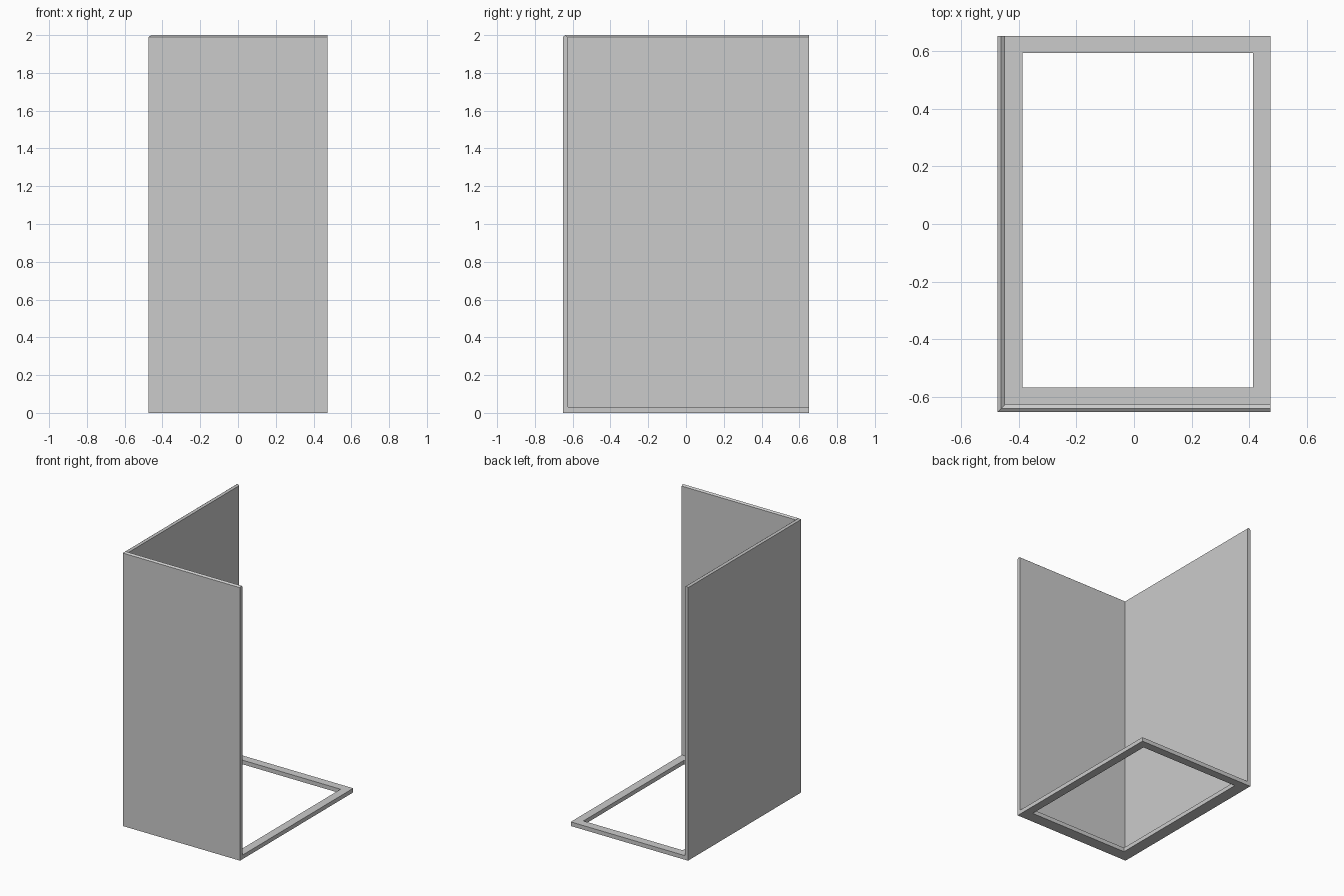
import bpy
import bmesh

X, Y, H = 0.473, 0.652, 2.0      # half width, half depth, height
WALL, BAR, BASE = 0.026, 0.06, 0.03   # wall thickness, frame width, frame height

cube = bpy.data.objects.get("Cube")
if cube:
    bpy.data.objects.remove(cube, do_unlink=True)

grey = bpy.data.materials.new("light_grey")
grey.use_nodes = True
colour = (0.6, 0.6, 0.6, 1)
grey.diffuse_color = colour
for node in grey.node_tree.nodes:
    if node.type == 'BSDF_PRINCIPLED':
        node.inputs["Base Color"].default_value = colour


def sweep(name, path, profile, closed):
    """Sweep an (inset, height) profile along mitred corners (x, y, inset dir)."""
    bm = bmesh.new()
    rings = [[bm.verts.new((x + dx * o, y + dy * o, z)) for o, z in profile]
             for x, y, dx, dy in path]
    n = len(profile)
    pairs = list(zip(rings, rings[1:]))
    if closed:
        pairs.append((rings[-1], rings[0]))
    else:
        bm.faces.new(rings[0])
        bm.faces.new(rings[-1])
    for a, b in pairs:
        for i in range(n):
            j = (i + 1) % n
            bm.faces.new((a[i], a[j], b[j], b[i]))
    bmesh.ops.recalc_face_normals(bm, faces=bm.faces)
    mesh = bpy.data.meshes.new(name)
    bm.to_mesh(mesh)
    bm.free()
    mesh.materials.append(grey)
    obj = bpy.data.objects.new(name, mesh)
    bpy.context.collection.objects.link(obj)
    return obj


# Two tall walls meeting at a corner, with a shallow ridge along the top
sweep("corner_walls",
      [(X, -Y, 0, 1), (-X, -Y, 1, 1), (-X, Y, 1, 0)],
      [(0, 0), (WALL, 0), (WALL, H - 0.01), (WALL / 2, H), (0, H - 0.01)],
      closed=False)

# Open rectangular floor frame butted against the walls
left, front = -X + WALL, -Y + WALL
sweep("floor_frame",
      [(left, front, 1, 1), (X, front, -1, 1), (X, Y, -1, -1), (left, Y, 1, -1)],
      [(0, 0), (BAR, 0), (BAR, BASE), (0, BASE)],
      closed=True)
